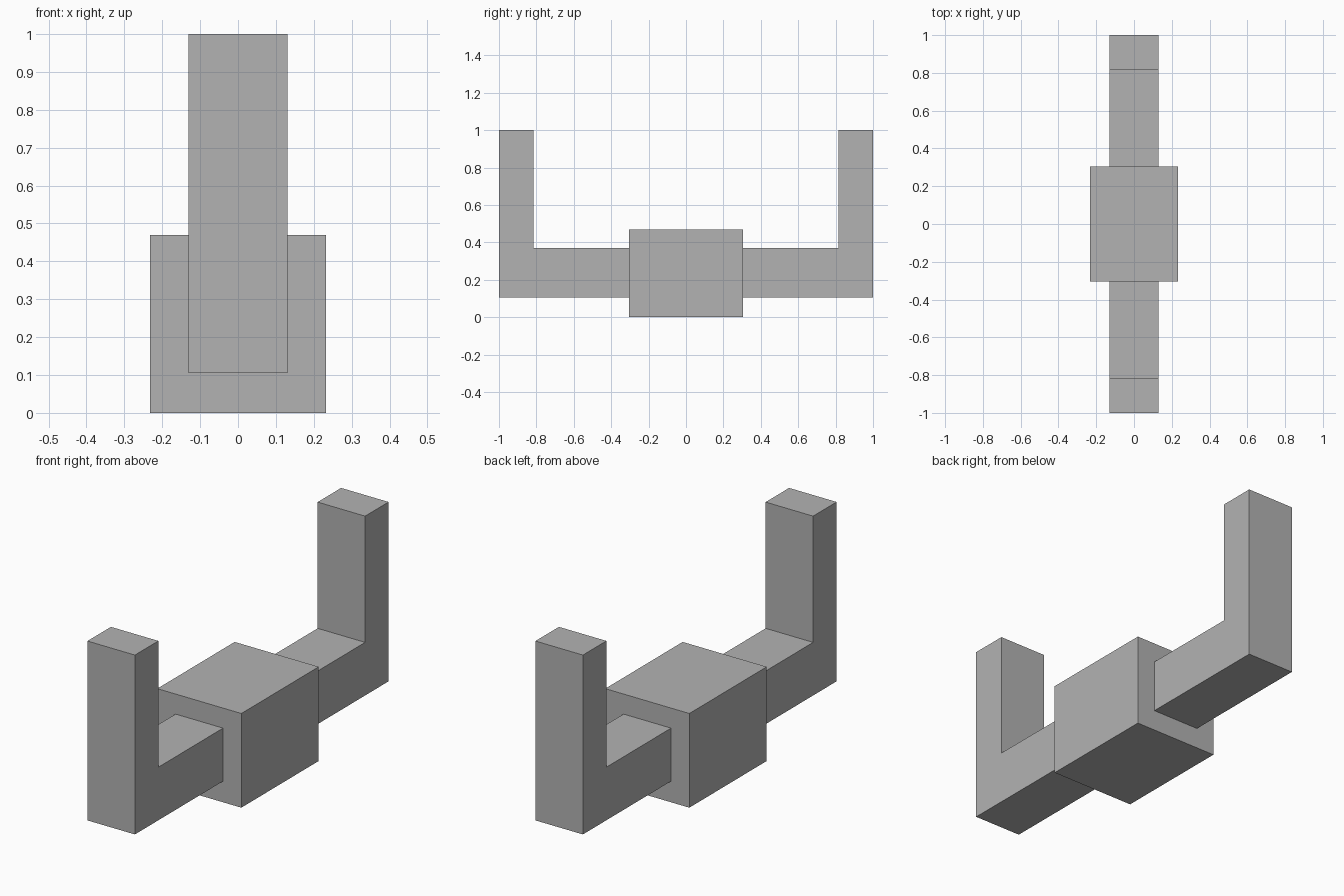
import bpy
import bmesh

if "Cube" in bpy.data.objects:
    bpy.data.objects.remove(bpy.data.objects["Cube"], do_unlink=True)

# Single plain grey for the whole model
GREY = (0.45, 0.45, 0.45, 1.0)
grey = bpy.data.materials.new("plain grey")
grey.use_nodes = True
grey.diffuse_color = GREY
grey.node_tree.nodes["Principled BSDF"].inputs["Base Color"].default_value = GREY


def extrude_profile(name, profile, half_width):
    """Extrude a closed (y, z) outline across x, centred on x = 0."""
    bm = bmesh.new()
    face = bm.faces.new([bm.verts.new((-half_width, y, z)) for y, z in profile])
    result = bmesh.ops.extrude_face_region(bm, geom=[face])
    moved = [v for v in result["geom"] if isinstance(v, bmesh.types.BMVert)]
    bmesh.ops.translate(bm, verts=moved, vec=(2 * half_width, 0, 0))
    bmesh.ops.recalc_face_normals(bm, faces=bm.faces)
    mesh = bpy.data.meshes.new(name)
    bm.to_mesh(mesh)
    bm.free()
    mesh.materials.append(grey)
    obj = bpy.data.objects.new(name, mesh)
    bpy.context.collection.objects.link(obj)
    return obj


# Central block
BODY_Y, BODY_TOP = 0.305, 0.47
extrude_profile("central_block",
                [(-BODY_Y, 0), (BODY_Y, 0), (BODY_Y, BODY_TOP), (-BODY_Y, BODY_TOP)],
                0.232)

# L-shaped arms reaching out from the block and turning upward
ARM_BOTTOM, ARM_TOP, POST_INNER = 0.105, 0.37, 0.815
for name, side in (("front_arm", -1), ("back_arm", 1)):
    outline = [(BODY_Y, ARM_BOTTOM), (1, ARM_BOTTOM), (1, 1),
               (POST_INNER, 1), (POST_INNER, ARM_TOP), (BODY_Y, ARM_TOP)]
    extrude_profile(name, [(side * y, z) for y, z in outline], 0.131)
